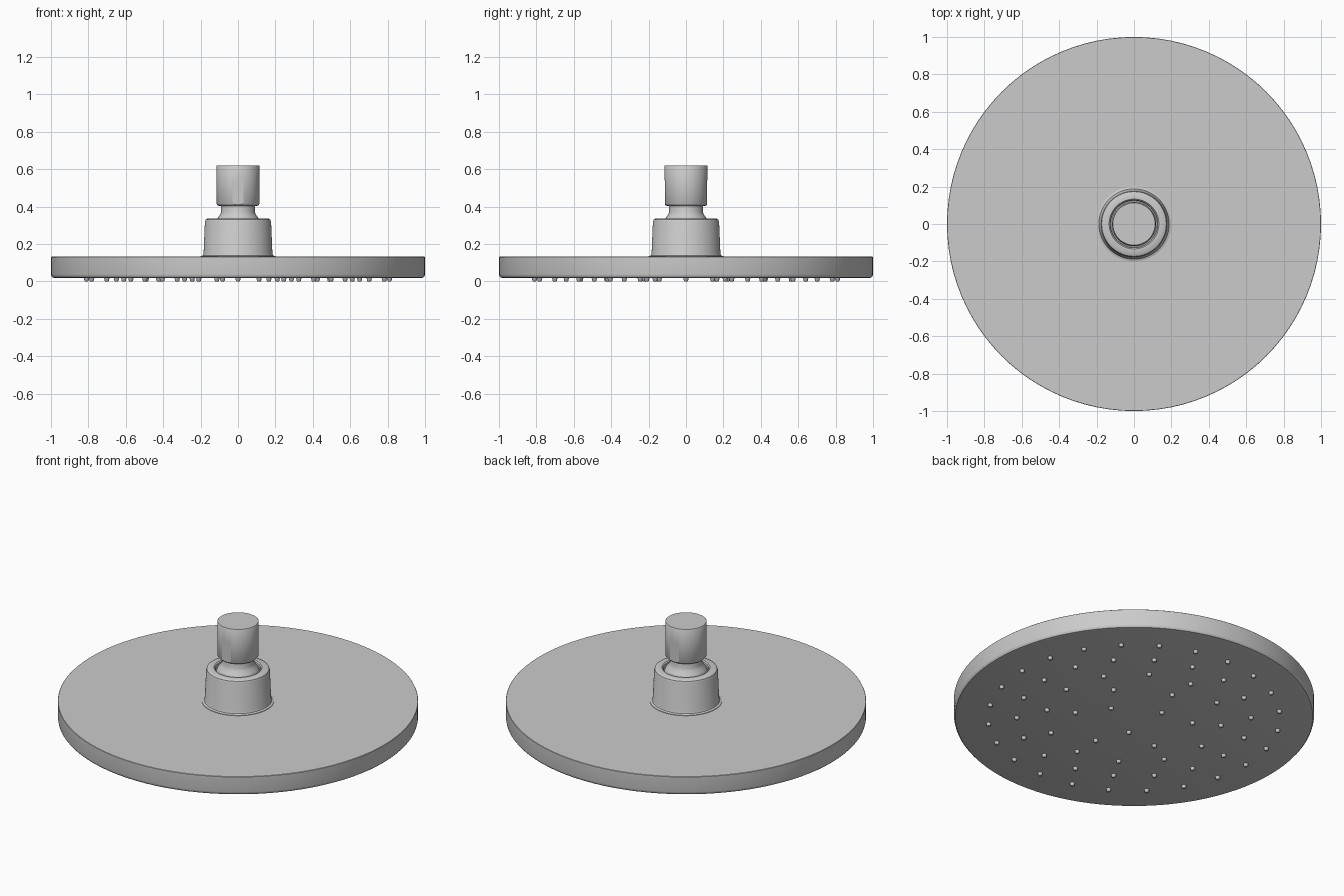
import bpy, bmesh, math

if "Cube" in bpy.data.objects:
    bpy.data.objects.remove(bpy.data.objects["Cube"])

def smooth(obj):
    bpy.ops.object.select_all(action='DESELECT')
    bpy.context.view_layer.objects.active = obj
    obj.select_set(True)
    bpy.ops.object.shade_smooth_by_angle(angle=math.radians(35))

def make_object(name, bm):
    mesh = bpy.data.meshes.new(name)
    bmesh.ops.recalc_face_normals(bm, faces=bm.faces)
    bm.to_mesh(mesh)
    bm.free()
    obj = bpy.data.objects.new(name, mesh)
    bpy.context.collection.objects.link(obj)
    return obj

def lathe(name, profile, sides=64):
    """Spin a closed (radius, z) profile that starts and ends on the axis."""
    bm = bmesh.new()
    verts = [bm.verts.new((r, 0, z)) for r, z in profile]
    edges = [bm.edges.new(pair) for pair in zip(verts, verts[1:])]
    bmesh.ops.spin(bm, geom=verts + edges, cent=(0, 0, 0), axis=(0, 0, 1),
                   angle=2 * math.pi, steps=sides)
    bmesh.ops.remove_doubles(bm, verts=bm.verts, dist=0.0001)
    obj = make_object(name, bm)
    smooth(obj)
    return obj

# Wide spray plate with a softened lower rim
lathe("spray_plate", [(0, .018), (.98, .018), (.992, .021), (.998, .028), (1, .038),
                      (1, .13), (.998, .132), (0, .132)], 96)

# Tapered socket with a small foot and an opening for the ball
lathe("socket", [(0, .125), (.2, .125), (.2, .135), (.188, .139), (.184, .15),
                 (.177, .318), (.173, .33), (.163, .336), (.133, .336),
                 (.127, .33), (.125, .315), (0, .315)])

# Swivel ball and its narrow neck
lathe("ball_neck", [(0, .305), (.12, .305), (.118, .325), (.108, .34), (.096, .356),
                    (.09, .37), (.09, .42), (0, .42)])

# Threaded-pipe collar
collar = lathe("collar", [(0, .403), (.1, .403), (.109, .407), (.115, .416),
                          (.115, .617), (.113, .62), (0, .62)])

# Wrench flats on the front and back of the collar
for side in (-1, 1):
    bpy.ops.mesh.primitive_cube_add(size=1, location=(0, side * .161, .46))
    cutter = bpy.context.object
    cutter.name = "flat_cutter"
    cutter.scale = (.3, .1, .16)
    cutter.hide_render = True
    cutter.hide_viewport = True
    cut = collar.modifiers.new("wrench_flat", 'BOOLEAN')
    cut.operation = 'DIFFERENCE'
    cut.object = cutter

# Nozzles in concentric rings: radius, count, starting angle in degrees
rings = [(.165, 3, 0), (.33, 6, 30), (.49, 12, 0), (.65, 18, 0), (.81, 24, 0)]
nozzle = [(0, 0), (.008, 0), (.011, .003), (.015, .022), (0, .022)]
first = lathe("nozzle", nozzle, 12)
mesh = first.data
bpy.data.objects.remove(first)
for radius, count, start in rings:
    for i in range(count):
        a = math.radians(start + 360 * i / count)
        obj = bpy.data.objects.new("nozzle", mesh)
        obj.location = (radius * math.cos(a), radius * math.sin(a), 0)
        bpy.context.collection.objects.link(obj)
